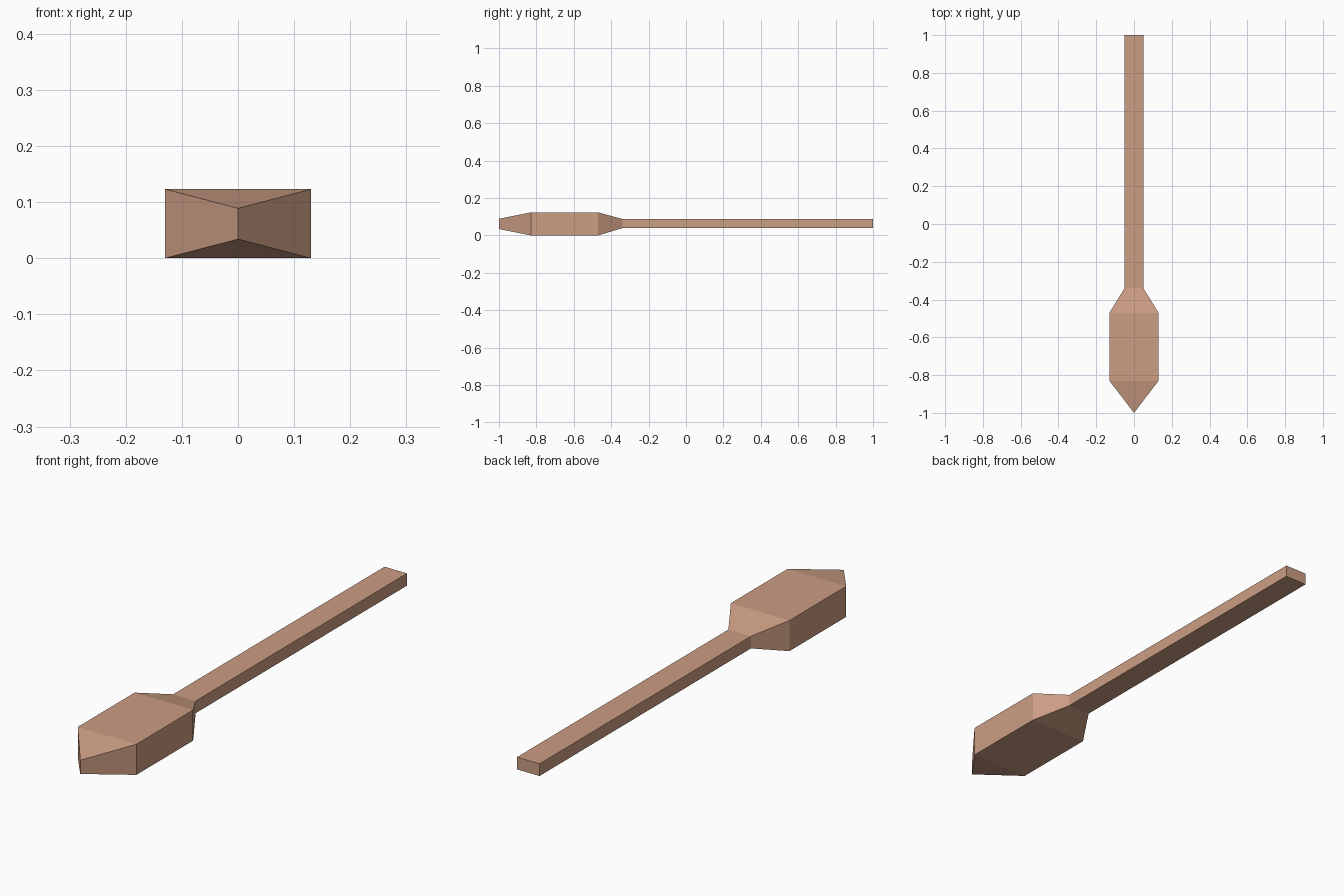
import bpy, bmesh

if "Cube" in bpy.data.objects:
    bpy.data.objects.remove(bpy.data.objects["Cube"])

wood = bpy.data.materials.new("light_wood")
wood.diffuse_color = (0.60, 0.34, 0.23, 1)
wood.use_nodes = True
wood.node_tree.nodes["Principled BSDF"].inputs["Base Color"].default_value = wood.diffuse_color

# Rectangular sections along the paddle: y, half width, bottom z, top z
sections = [
    (1.0, 0.05, 0.039, 0.088),     # handle end
    (-0.34, 0.05, 0.039, 0.088),   # handle meets blade
    (-0.47, 0.13, 0.0, 0.123),     # blade shoulder
    (-0.83, 0.13, 0.0, 0.123),     # blade front
    (-1.0, 0.0, 0.034, 0.089),     # pointed tip edge
]

bm = bmesh.new()
rings = [[bm.verts.new(p) for p in ((-w, y, lo), (w, y, lo), (w, y, hi), (-w, y, hi))]
         for y, w, lo, hi in sections]

# Skin between neighbouring sections, then close the handle end
for a, b in zip(rings, rings[1:]):
    for i in range(4):
        j = (i + 1) % 4
        bm.faces.new((a[i], a[j], b[j], b[i]))
bm.faces.new(rings[0])

# Weld the tip to a single edge
bmesh.ops.remove_doubles(bm, verts=bm.verts, dist=0.0001)
bmesh.ops.recalc_face_normals(bm, faces=bm.faces)

mesh = bpy.data.meshes.new("paddle")
bm.to_mesh(mesh)
bm.free()
mesh.materials.append(wood)
bpy.context.collection.objects.link(bpy.data.objects.new("paddle", mesh))
